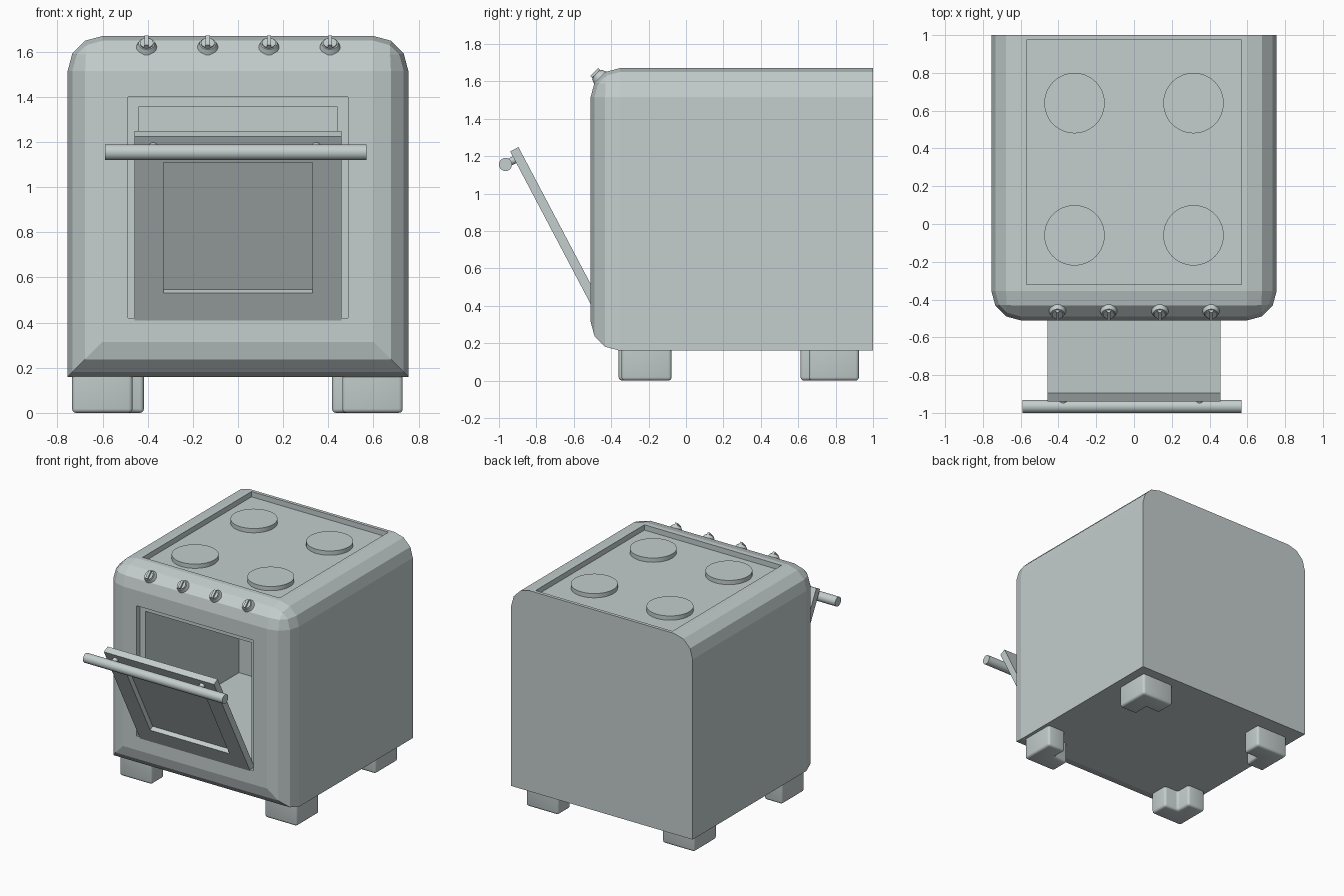
import bpy, bmesh
from math import radians
from mathutils import Vector, Matrix

cube = bpy.data.objects.get("Cube")
if cube:
    bpy.data.objects.remove(cube, do_unlink=True)

COLOUR = (0.55, 0.61, 0.61, 1)
enamel = bpy.data.materials.new("pale grey enamel")
enamel.use_nodes = True
enamel.diffuse_color = COLOUR
enamel.node_tree.nodes["Principled BSDF"].inputs["Base Color"].default_value = COLOUR


def finish(bm, name, matrix=None, smooth=False):
    """Turn a bmesh into a named object."""
    bmesh.ops.recalc_face_normals(bm, faces=bm.faces)
    if matrix:
        bm.transform(matrix)
    mesh = bpy.data.meshes.new(name)
    bm.to_mesh(mesh)
    bm.free()
    mesh.materials.append(enamel)
    obj = bpy.data.objects.new(name, mesh)
    bpy.context.collection.objects.link(obj)
    if smooth:
        bpy.ops.object.select_all(action="DESELECT")
        obj.select_set(True)
        bpy.context.view_layer.objects.active = obj
        bpy.ops.object.shade_smooth_by_angle(angle=radians(40))
    return obj


def add_box(bm, lo, hi):
    lo, hi = Vector(lo), Vector(hi)
    m = Matrix.Translation((lo + hi) / 2) @ Matrix.Diagonal((*(hi - lo), 1))
    bmesh.ops.create_cube(bm, size=1, matrix=m)


def add_cone(bm, r1, r2, z1, z2, matrix=Matrix(), sides=32):
    m = matrix @ Matrix.Translation((0, 0, (z1 + z2) / 2))
    bmesh.ops.create_cone(bm, cap_ends=True, segments=sides, radius1=r1,
                          radius2=r2, depth=z2 - z1, matrix=m)


def facing(bm, direction):
    """Largest face that points in a direction."""
    bm.normal_update()
    faces = [f for f in bm.faces if f.normal.dot(Vector(direction)) > 0.99]
    return max(faces, key=lambda f: f.calc_area())


def sink(bm, face, rect, depth):
    """Inset a face to a rectangle {axis: (low, high)} and push it inwards."""
    normal, centre = face.normal.copy(), face.calc_center_median()
    bmesh.ops.inset_individual(bm, faces=[face], thickness=0.002)
    for v in face.verts:
        for axis, (low, high) in rect.items():
            v.co[axis] = high if v.co[axis] > centre[axis] else low
        v.co -= normal * depth
    bm.normal_update()


# Body with rounded front and top, sunken hob and oven cavity
bm = bmesh.new()
add_box(bm, (-0.755, -0.51, 0.16), (0.755, 1, 1.67))
rounded = []
for e in bm.edges:
    a, b = (v.co for v in e.verts)
    front = a.y < 0 and b.y < 0
    top_side = a.z > 1 and b.z > 1 and abs(a.x - b.x) < 0.01
    if front or top_side:
        rounded.append(e)
bmesh.ops.bevel(bm, geom=rounded, offset=0.155, segments=3, profile=0.5,
                affect="EDGES")
hob = facing(bm, (0, 0, 1))
hob_rect = {0: (-0.57, 0.57), 1: (-0.32, 0.975)}
sink(bm, hob, hob_rect, 0)
sink(bm, hob, hob_rect, 0.04)
oven = facing(bm, (0, -1, 0))
frame = {0: (-0.488, 0.488), 2: (0.42, 1.40)}
cavity = {0: (-0.44, 0.44), 2: (0.47, 1.355)}
for rect, depth in ((frame, 0), (frame, 0.04), (cavity, 0), (cavity, 1.11)):
    sink(bm, oven, rect, depth)
finish(bm, "oven_body")

# Hotplates
for row, y in (("front", -0.06), ("back", 0.64)):
    for side, x in (("right", -0.315), ("left", 0.315)):
        bm = bmesh.new()
        add_cone(bm, 0.16, 0.16, 1.63, 1.662, Matrix.Translation((x, y, 0)), 48)
        finish(bm, f"{row}_{side}_hotplate", smooth=True)

# Knobs on the rounded front edge
for i in range(4):
    bm = bmesh.new()
    add_cone(bm, 0.047, 0.036, -0.01, 0.016)
    add_cone(bm, 0.03, 0.03, 0.016, 0.022)
    add_box(bm, (-0.009, -0.03, 0.016), (0.009, 0.03, 0.036))
    place = Matrix.Translation((-0.405 + 0.271 * i, -0.465, 1.625))
    finish(bm, f"knob_{i + 1}", place @ Matrix.Rotation(radians(45), 4, "X"), True)

# Open door, built upright from its outer top edge and then tilted
tilt = Matrix.Translation((0, -0.94, 1.225)) @ Matrix.Rotation(radians(27.8), 4, "X")
bm = bmesh.new()
add_box(bm, (-0.458, 0, -0.95), (0.458, 0.05, 0))
pane = facing(bm, (0, -1, 0))
pane_rect = {0: (-0.33, 0.33), 2: (-0.785, -0.13)}
sink(bm, pane, pane_rect, 0)
sink(bm, pane, pane_rect, 0.036)
finish(bm, "oven_door", tilt)

# Handle bar and its two posts
bm = bmesh.new()
add_cone(bm, 0.035, 0.035, -0.59, 0.57,
         Matrix.Translation((0, -0.055, -0.05)) @ Matrix.Rotation(radians(90), 4, "Y"))
finish(bm, "door_handle", tilt, True)
for side, x in (("right", -0.375), ("left", 0.347)):
    bm = bmesh.new()
    add_cone(bm, 0.02, 0.02, -0.01, 0.055,
             Matrix.Translation((x, 0, -0.05)) @ Matrix.Rotation(radians(90), 4, "X"), 16)
    finish(bm, f"{side}_handle_post", tilt, True)


def foot(name, x, y, sx, sy, size=0.268, arm=0.15):
    """L-shaped foot: outer corner at x, y with arms running along sx, sy."""
    bm = bmesh.new()
    outline = [(0, 0), (size, 0), (size, arm), (arm, arm), (arm, size), (0, size)]
    face = bm.faces.new([bm.verts.new((x + sx * u, y + sy * v, 0)) for u, v in outline])
    ext = bmesh.ops.extrude_face_region(bm, geom=[face])["geom"]
    for v in ext:
        if isinstance(v, bmesh.types.BMVert):
            v.co.z = 0.165
    bmesh.ops.recalc_face_normals(bm, faces=bm.faces)
    edges = [e for e in bm.edges if min(v.co.z for v in e.verts) < 0.01]
    bmesh.ops.bevel(bm, geom=edges, offset=0.018, segments=3, profile=0.5,
                    affect="EDGES")
    finish(bm, name, smooth=True)


# Feet
foot("front_right_foot", -0.735, -0.36, 1, 1)
foot("front_left_foot", 0.73, -0.345, -1, 1)
foot("back_right_foot", -0.685, 0.88, 1, -1)
foot("back_left_foot", 0.685, 0.925, -1, -1)
